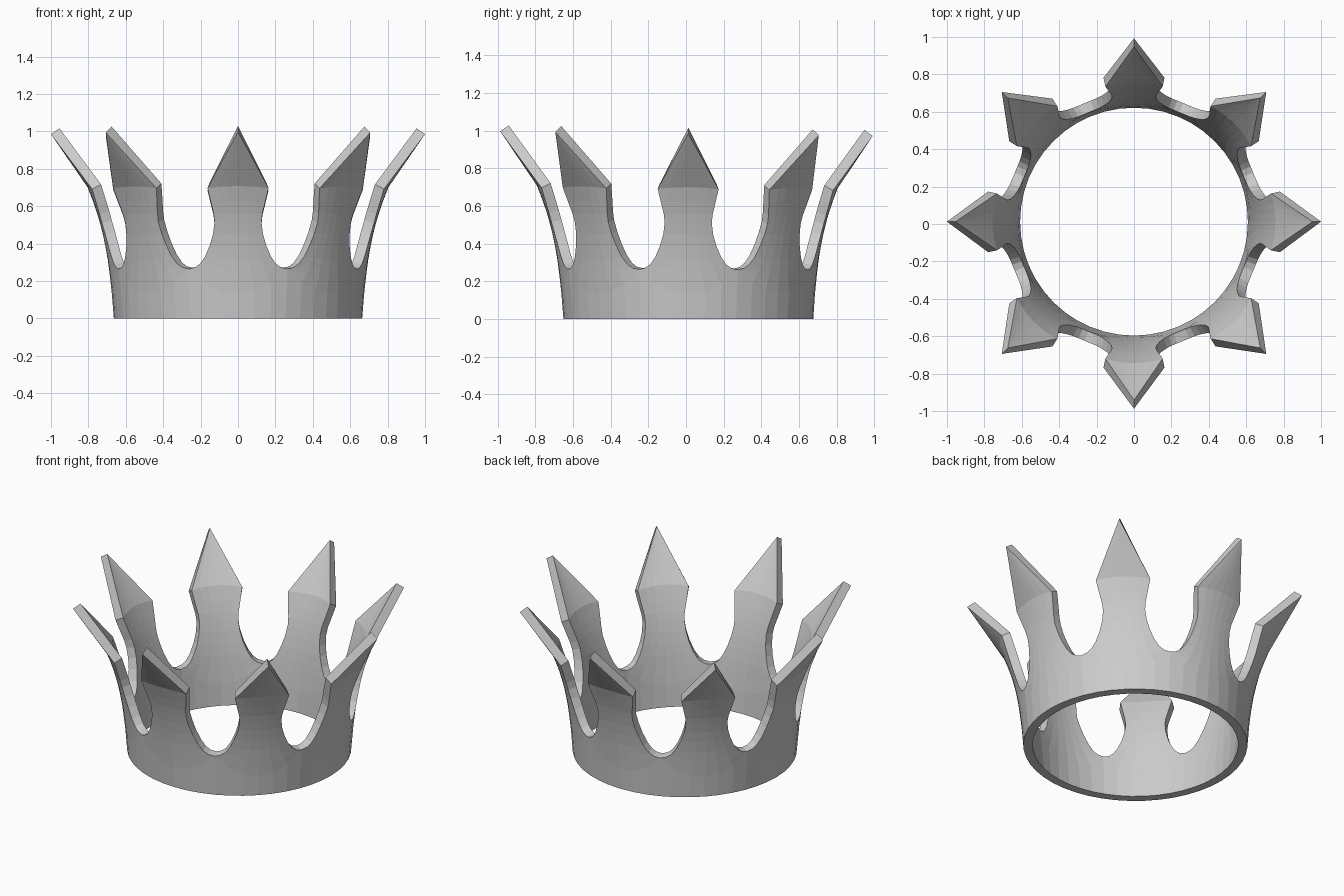
import bpy, bmesh
from math import sin, cos, radians, hypot

if "Cube" in bpy.data.objects:
    bpy.data.objects.remove(bpy.data.objects["Cube"])

THICK, POINTS, COLS = 0.055, 8, 6

# flared outer profile: (z, radius)
PROFILE = [(0, .664), (.15, .676), (.3, .694), (.42, .715), (.54, .746),
           (.69, .797), (.985, 1.0)]

# rows of one crown point: half angle, height at its edge, height at its centre
ROWS = [(22.5, 0, 0), (22.5, .262, .13), (19.5, .27, .19), (17, .29, .25),
        (14.5, .33, .31), (12.2, .39, .38), (10.6, .45, .45), (9.8, .51, .51),
        (10, .555, .555), (10.9, .62, .62), (11.8, .69, .70), (0, .985, .985)]


def radius(z):
    for (z0, r0), (z1, r1) in zip(PROFILE, PROFILE[1:]):
        if z <= z1 or z1 == PROFILE[-1][0]:
            return r0 + (r1 - r0) * (z - z0) / (z1 - z0)


def place(r, z, a):
    # slight backward lean of the whole crown
    x, y = r * sin(a), -r * cos(a)
    return x, y + .0125 - .02 * max(y, 0) * z, z * (1 - .0125 * y)


bm = bmesh.new()
for p in range(POINTS):
    outer, inner = [], []
    for half, z_edge, z_mid in ROWS:
        ro, ri = [], []
        for c in range(COLS + 1):
            f = 2 * c / COLS - 1
            a = radians(p * 360 / POINTS + f * half)
            z = z_mid + (z_edge - z_mid) * f * f
            r = radius(z)
            slope = (radius(z + .03) - radius(z - .03)) / .06 if z > 0 else 0
            k = THICK / hypot(1, slope)
            ro.append(bm.verts.new(place(r, z, a)))
            ri.append(bm.verts.new(place(r - k, z + k * slope, a)))
        outer.append(ro)
        inner.append(ri)
    # outer and inner skins
    for i in range(len(ROWS) - 1):
        for c in range(COLS):
            for g in (outer, inner):
                bm.faces.new((g[i][c], g[i][c + 1], g[i + 1][c + 1], g[i + 1][c]))
        # cut edge of the point
        if i > 0:
            for c in (0, COLS):
                bm.faces.new((outer[i][c], outer[i + 1][c],
                              inner[i + 1][c], inner[i][c]))
    # underside of the band
    for c in range(COLS):
        bm.faces.new((outer[0][c], outer[0][c + 1], inner[0][c + 1], inner[0][c]))

bmesh.ops.remove_doubles(bm, verts=bm.verts, dist=1e-4)
bmesh.ops.recalc_face_normals(bm, faces=bm.faces)
mesh = bpy.data.meshes.new("crown")
bm.to_mesh(mesh)
bm.free()
crown = bpy.data.objects.new("crown", mesh)
bpy.context.collection.objects.link(crown)
